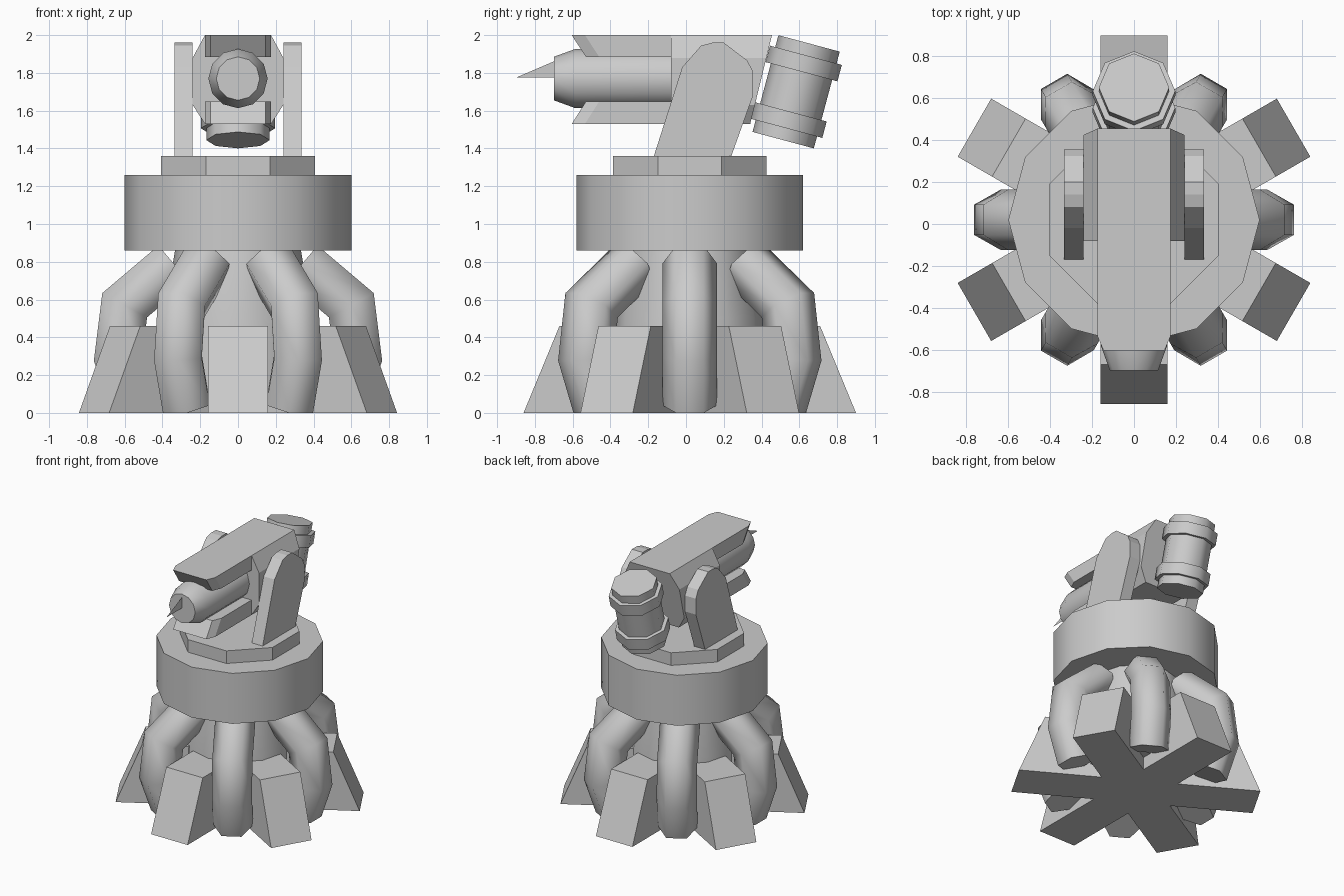
import bpy, bmesh
from math import sin, cos, pi, radians
from mathutils import Vector, Matrix

if "Cube" in bpy.data.objects:
    bpy.data.objects.remove(bpy.data.objects["Cube"])

CY = 0.02  # y of the turret's vertical axis


def finish(name, bm, smooth=None):
    bmesh.ops.recalc_face_normals(bm, faces=bm.faces)
    me = bpy.data.meshes.new(name)
    bm.to_mesh(me)
    bm.free()
    ob = bpy.data.objects.new(name, me)
    bpy.context.collection.objects.link(ob)
    if smooth:
        bpy.ops.object.select_all(action='DESELECT')
        ob.select_set(True)
        bpy.context.view_layer.objects.active = ob
        bpy.ops.object.shade_smooth_by_angle(angle=radians(smooth))
    return ob


def loft(name, rings, smooth=None):
    """Skin equal-length point rings and cap both ends."""
    bm = bmesh.new()
    vs = [[bm.verts.new(p) for p in ring] for ring in rings]
    n = len(vs[0])
    for a, b in zip(vs, vs[1:]):
        for i in range(n):
            j = (i + 1) % n
            bm.faces.new((a[i], a[j], b[j], b[i]))
    bm.faces.new(vs[0])
    bm.faces.new(vs[-1])
    return finish(name, bm, smooth)


def lathe(name, profile, sides, matrix, phase=0.0, smooth=None):
    """Stack of regular polygons, (radius, height) along local z."""
    rings = []
    for r, h in profile:
        rings.append([matrix @ Vector((r * cos(phase + 2 * pi * i / sides),
                                       r * sin(phase + 2 * pi * i / sides), h))
                      for i in range(sides)])
    return loft(name, rings, smooth)


def side_prism(name, yz, x0, x1):
    return loft(name, [[(x, y, z) for y, z in yz] for x in (x0, x1)])


axis = Matrix.Translation((0, CY, 0))

# Three crossing foot bars give six sloped feet
for k in range(3):
    ob = side_prism(f"foot_bar_{k + 1}",
                    [(-0.88, 0), (0.88, 0), (0.69, 0.46), (-0.69, 0.46)], -0.16, 0.16)
    ob.data.transform(axis @ Matrix.Rotation(k * pi / 3, 4, 'Z'))

# Central column
lathe("column", [(0.40, 0.1), (0.395, 0.5), (0.33, 0.88)], 12, axis, smooth=40)

# Six bent hexagonal hoses, mitred at each knee
path = [Vector(p) for p in ((0.34, 0.79), (0.60, 0.57), (0.635, 0.29), (0.55, 0.04))]
for k in range(6):
    turn = axis @ Matrix.Rotation(k * pi / 3, 4, 'Z')
    rings = []
    for i, p in enumerate(path):
        d0 = (path[max(i, 1)] - path[max(i, 1) - 1]).normalized()
        j = min(i, len(path) - 2)
        d1 = (path[j + 1] - path[j]).normalized()
        t = (d0 + d1).normalized()
        nrm = Vector((-t.y, t.x)) / t.dot(d0)
        ring = []
        for s in range(6):
            a = pi / 6 + s * pi / 3
            q = p + nrm * (0.145 * cos(a))
            ring.append(turn @ Vector((q.x, 0.145 * sin(a), q.y)))
        rings.append(ring)
    loft(f"hose_{k + 1}", rings, smooth=65)

# Turning ring and octagonal plate
lathe("turret_ring", [(0.60, 0.86), (0.60, 1.26)], 12, axis, smooth=40)
lathe("turret_plate", [(0.44, 1.26), (0.44, 1.36)], 8, axis, phase=pi / 8)

# Side brackets
bracket = [(-0.17, 1.36), (-0.02, 1.83), (0.08, 1.944), (0.14, 1.96), (0.2, 1.96),
           (0.325, 1.865), (0.355, 1.806), (0.355, 1.68), (0.24, 1.36)]
for side, s in (("left", -1), ("right", 1)):
    side_prism(f"bracket_{side}", bracket, s * 0.24, s * 0.335)

# Octagonal gun body with a slanted back
section = [(0.175, 1.53), (0.24, 1.63), (0.24, 1.88), (0.175, 2.0)]
section += [(-x, z) for x, z in reversed(section)]
loft("gun_body", [[(x, -0.08, z) for x, z in section],
                  [(x, 0.34 + (z - 1.53) * 0.245, z) for x, z in section]])


# Upper and lower barrel guards with clipped, undercut noses
def guard(name, z_long, z_short):
    rings = []
    for z, nose in ((z_long, -0.605), (z_short, -0.53)):
        half = [(0.175, 0.1), (0.175, nose + 0.07), (0.145, nose)]
        rings.append([(x, y, z) for x, y in half] +
                     [(-x, y, z) for x, y in reversed(half)])
    loft(name, rings)


guard("upper_guard", 2.0, 1.885)
guard("lower_guard", 1.53, 1.648)

# Barrel with tapered nose, pointing to -y
forward = Matrix.Translation((0, 0, 1.77)) @ Matrix.Rotation(pi / 2, 4, 'X')
lathe("barrel", [(0.157, -0.1), (0.157, 0.585), (0.115, 0.70)], 12, forward, smooth=35)

# Flat sight fin at the muzzle
bm = bmesh.new()
bm.faces.new([bm.verts.new(p) for p in
              ((0, -0.90, 1.775), (0, -0.69, 1.775), (0, -0.69, 1.865))])
finish("muzzle_fin", bm)

# Tilted rear drum with two bands
tilt = Matrix.Translation((0, 0.583, 1.70)) @ Matrix.Rotation(radians(-15), 4, 'X')
lathe("drum", [(0.168, -0.265), (0.168, 0.265)], 8, tilt, smooth=50)
for label, h in (("lower", -0.155), ("upper", 0.155)):
    lathe(f"drum_band_{label}", [(0.197, h - 0.045), (0.197, h + 0.045)], 8, tilt, smooth=50)
